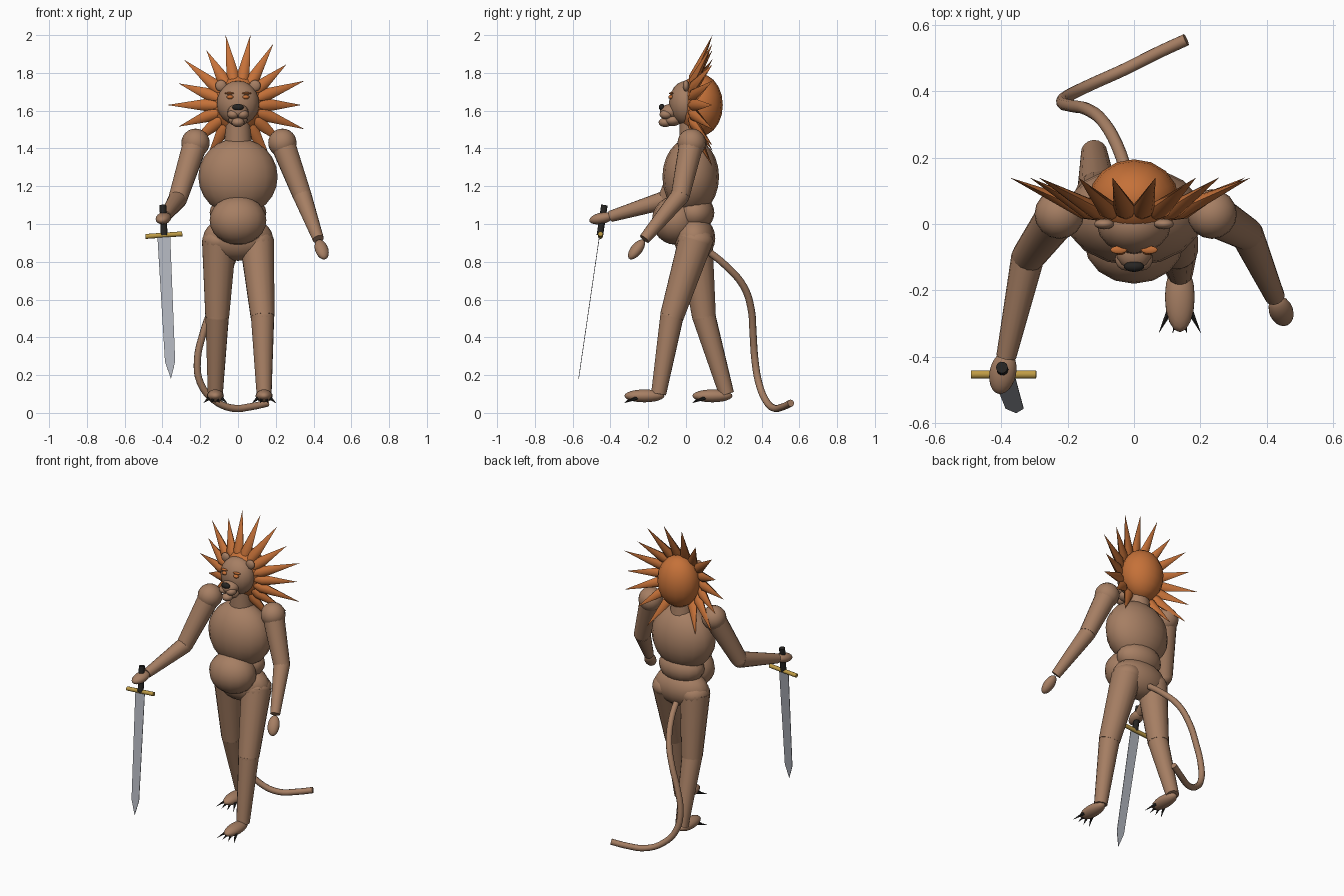
import bpy, bmesh, math
from mathutils import Vector, Matrix

cube = bpy.data.objects.get("Cube")
if cube:
    bpy.data.objects.remove(cube, do_unlink=True)


def material(name, rgb):
    m = bpy.data.materials.new(name)
    m.use_nodes = True
    m.diffuse_color = (*rgb, 1)
    m.node_tree.nodes["Principled BSDF"].inputs["Base Color"].default_value = (*rgb, 1)
    return m


FUR = material("tan fur", (0.38, 0.21, 0.125))
MANE = material("orange mane", (0.56, 0.165, 0.04))
BLACK = material("black", (0.02, 0.018, 0.016))
GOLD = material("gold", (0.52, 0.33, 0.06))
STEEL = material("steel", (0.43, 0.45, 0.5))


def finish(name, bm, mat, smooth=True):
    me = bpy.data.meshes.new(name)
    bmesh.ops.recalc_face_normals(bm, faces=bm.faces)
    bm.to_mesh(me)
    bm.free()
    me.materials.append(mat)
    ob = bpy.data.objects.new(name, me)
    bpy.context.collection.objects.link(ob)
    if smooth:
        bpy.ops.object.select_all(action='DESELECT')
        ob.select_set(True)
        bpy.context.view_layer.objects.active = ob
        bpy.ops.object.shade_smooth_by_angle(angle=math.radians(50))
    return ob


def aim(direction):
    return Vector(direction).to_track_quat('Z', 'Y').to_matrix().to_4x4()


def ball(name, centre, radii, mat=FUR, axis=(0, 0, 1), seg=16, rings=12):
    """Ellipsoid whose third radius lies along axis."""
    bm = bmesh.new()
    turn = aim(axis) if tuple(axis) != (0, 0, 1) else Matrix()
    bmesh.ops.create_uvsphere(bm, u_segments=seg, v_segments=rings, radius=1,
                              matrix=Matrix.Translation(centre) @ turn @ Matrix.Diagonal((*radii, 1)))
    return finish(name, bm, mat)


def limb(name, a, b, ra, rb, mat=FUR, seg=16):
    """Tapered tube between two points."""
    a, b = Vector(a), Vector(b)
    bm = bmesh.new()
    bmesh.ops.create_cone(bm, cap_ends=True, segments=seg, radius1=ra, radius2=rb, depth=(b - a).length,
                          matrix=Matrix.Translation((a + b) / 2) @ aim(b - a))
    return finish(name, bm, mat)


# Torso
ball("chest", (0, 0.025, 1.25), (0.21, 0.15, 0.205))
ball("waist", (0, 0.045, 1.06), (0.15, 0.105, 0.1))
ball("belly", (0, -0.055, 1.02), (0.15, 0.125, 0.13))
ball("pelvis", (0, 0.045, 0.925), (0.185, 0.11, 0.12))
limb("neck", (0, 0.04, 1.38), (0, 0.03, 1.56), 0.075, 0.065)

# Head and face
ball("head", (0, 0.0, 1.64), (0.112, 0.09, 0.118))
ball("snout", (0, -0.08, 1.595), (0.055, 0.058, 0.04))
ball("chin", (0, -0.11, 1.538), (0.034, 0.035, 0.025))
ball("jaw", (0, -0.07, 1.55), (0.05, 0.045, 0.032))
ball("nose", (0, -0.128, 1.618), (0.031, 0.016, 0.018), BLACK)
for side, s in (("left", 1), ("right", -1)):
    ball(side + "_cheek", (s * 0.025, -0.105, 1.58), (0.032, 0.035, 0.025))
    ball(side + "_ear", (s * 0.09, -0.0, 1.732), (0.03, 0.016, 0.03))
    ball(side + "_eye", (s * 0.042, -0.08, 1.672), (0.018, 0.014, 0.011), MANE)
    ball(side + "_brow", (s * 0.046, -0.078, 1.692), (0.025, 0.012, 0.006), MANE)

# Mane: a dome behind the head and a ring of swept-back spikes
ball("mane_dome", (0, 0.075, 1.63), (0.135, 0.12, 0.165), MANE, seg=16, rings=10)
SPIKES = 18
for i in range(SPIKES):
    ang = math.radians(90 + (i + 0.5) * 360 / SPIKES)
    out = Vector((math.cos(ang), 0, math.sin(ang)))
    reach = 0.375 if i % 2 == 0 or i == SPIKES - 1 else 0.335
    hub = Vector((0, 0, 1.63))
    root = hub + out * 0.07 + Vector((0, 0.005, 0))
    mid = hub + out * 0.16 + Vector((0, 0.045, 0))
    tip = hub + out * reach + Vector((0, 0.14, 0))
    bm = bmesh.new()
    across = Vector((0, 1, 0)).cross(out)
    ring = []
    for k in range(8):
        t = math.tau * k / 8
        ring.append(bm.verts.new(mid + across * 0.034 * math.cos(t) + Vector((0, 0.028, 0)) * math.sin(t)))
    ends = [bm.verts.new(root), bm.verts.new(tip)]
    for k in range(8):
        for e in ends:
            bm.faces.new((ring[k], ring[(k + 1) % 8], e))
    finish("mane_spike_%d" % (i + 1), bm, MANE)

# Arms: shoulder, elbow, wrist, hand centre, hand radii
ARMS = {
    "left": ((0.235, 0.03, 1.43), (0.34, -0.03, 1.15), (0.425, -0.22, 0.92),
             (0.443, -0.262, 0.865), (0.036, 0.03, 0.064)),
    "right": ((-0.225, 0.03, 1.43), (-0.32, -0.1, 1.13), (-0.385, -0.40, 1.04),
              (-0.395, -0.448, 1.03), (0.04, 0.03, 0.066)),
}
for side, (sh, el, wr, hand, radii) in ARMS.items():
    ball(side + "_shoulder", sh, (0.075, 0.075, 0.075))
    limb(side + "_upper_arm", sh, el, 0.066, 0.05)
    ball(side + "_elbow", el, (0.049, 0.049, 0.049))
    limb(side + "_forearm", el, wr, 0.05, 0.03)
    ball(side + "_hand", hand, radii, axis=Vector(hand) - Vector(wr))

# Legs: the left one steps forward, the right one trails
LEGS = {
    "left": ((0.1, 0.05, 0.91), (0.13, -0.075, 0.51), (0.138, -0.145, 0.1)),
    "right": ((-0.1, 0.05, 0.91), (-0.11, 0.095, 0.51), (-0.12, 0.215, 0.1)),
}
for side, (hip, knee, ankle) in LEGS.items():
    ball(side + "_hip", hip, (0.09, 0.095, 0.07))
    limb(side + "_thigh", hip, knee, 0.092, 0.064)
    ball(side + "_knee", knee, (0.062, 0.062, 0.062))
    limb(side + "_shin", knee, ankle, 0.062, 0.04)
    foot = Vector((ankle[0], ankle[1] - 0.075, 0.09))
    ball(side + "_foot", foot, (0.045, 0.106, 0.034))
    for k in range(4):
        u = (k - 1.5) / 1.5
        start = foot + Vector((u * 0.03, -0.07 + 0.03 * abs(u), -0.01))
        end = foot + Vector((u * 0.063, -0.108, -0.038))
        limb("%s_claw_%d" % (side, k + 1), start, end, 0.011, 0.0005, BLACK, seg=6)

# Tail
path = [(-0.01, 0.1, 0.87), (-0.04, 0.21, 0.78), (-0.09, 0.305, 0.67), (-0.14, 0.345, 0.55),
        (-0.185, 0.355, 0.42), (-0.215, 0.365, 0.28), (-0.2, 0.385, 0.16), (-0.13, 0.42, 0.07),
        (-0.03, 0.465, 0.025), (0.07, 0.515, 0.033), (0.157, 0.555, 0.052)]
curve = bpy.data.curves.new("tail", 'CURVE')
curve.dimensions = '3D'
curve.bevel_depth = 0.019
curve.bevel_resolution = 3
curve.resolution_u = 4
curve.use_fill_caps = True
spline = curve.splines.new('BEZIER')
spline.bezier_points.add(len(path) - 1)
for p, co in zip(spline.bezier_points, path):
    p.co = co
    p.handle_left_type = p.handle_right_type = 'AUTO'
curve.materials.append(FUR)
bpy.context.collection.objects.link(bpy.data.objects.new("tail", curve))

# Sword: grip, crossguard and flat blade
limb("sword_grip", (-0.391, -0.456, 0.94), (-0.398, -0.432, 1.1), 0.018, 0.018, BLACK, seg=10)
limb("sword_guard", (-0.49, -0.453, 0.934), (-0.295, -0.453, 0.948), 0.013, 0.013, GOLD, seg=10)
base, tip = Vector((-0.393, -0.456, 0.94)), Vector((-0.355, -0.567, 0.18))
wide = Vector((1, 0, 0.05)).normalized()
neck = base.lerp(tip, 0.88)
bm = bmesh.new()
outline = [base - wide * 0.034, neck - wide * 0.027, tip, neck + wide * 0.027, base + wide * 0.034]
blade = bm.faces.new([bm.verts.new(p) for p in outline])
normal = (tip - base).cross(wide).normalized()
new = bmesh.ops.extrude_face_region(bm, geom=[blade])
bmesh.ops.translate(bm, vec=normal * 0.003, verts=[v for v in new["geom"] if isinstance(v, bmesh.types.BMVert)])
finish("sword_blade", bm, STEEL, smooth=False)
